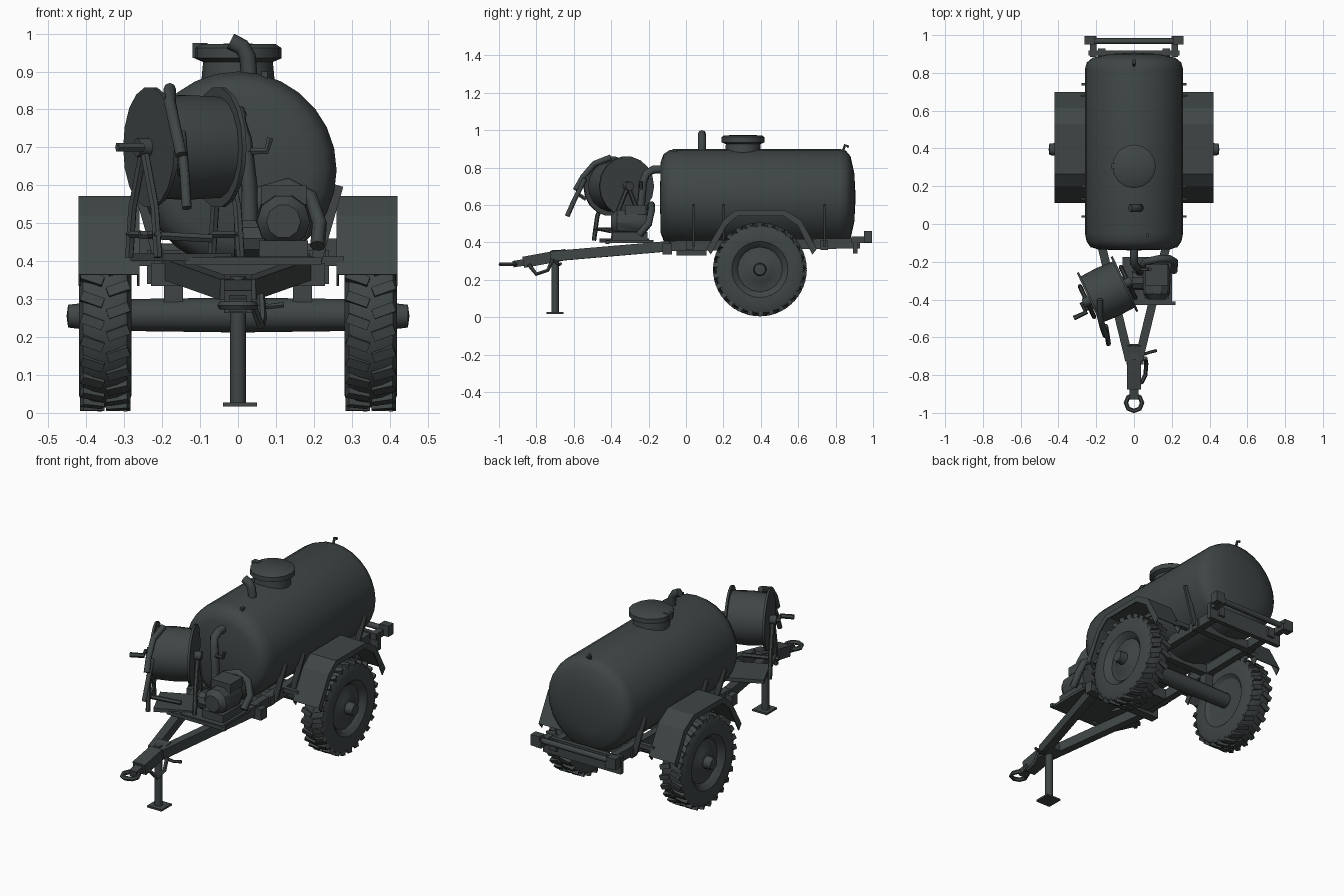
import bpy, bmesh, math
from mathutils import Vector, Matrix

cube = bpy.data.objects.get("Cube")
if cube:
    bpy.data.objects.remove(cube)

paint = bpy.data.materials.new("dark_grey_green")
paint.use_nodes = True
COLOUR = (0.05, 0.06, 0.06, 1)
paint.diffuse_color = COLOUR
paint.node_tree.nodes["Principled BSDF"].inputs["Base Color"].default_value = COLOUR


def finish(name, bm, matrix=Matrix(), smooth=None):
    bmesh.ops.remove_doubles(bm, verts=bm.verts, dist=0.0001)
    bmesh.ops.recalc_face_normals(bm, faces=bm.faces)
    mesh = bpy.data.meshes.new(name)
    bm.to_mesh(mesh)
    bm.free()
    mesh.materials.append(paint)
    ob = bpy.data.objects.new(name, mesh)
    bpy.context.collection.objects.link(ob)
    ob.matrix_world = matrix
    if smooth:
        bpy.ops.object.select_all(action='DESELECT')
        ob.select_set(True)
        bpy.context.view_layer.objects.active = ob
        bpy.ops.object.shade_smooth_by_angle(angle=math.radians(smooth))
    return ob


def aim(origin, direction):
    return Matrix.Translation(origin) @ Vector(direction).to_track_quat('Z', 'Y').to_matrix().to_4x4()


def box(name, centre, size, turn=0):
    bm = bmesh.new()
    bmesh.ops.create_cube(bm, size=1)
    bmesh.ops.scale(bm, vec=size, verts=bm.verts)
    return finish(name, bm, Matrix.Translation(centre) @ Matrix.Rotation(math.radians(turn), 4, 'Z'))


def beam(name, a, b, width, height):
    """Rectangular bar between two points."""
    a, b = Vector(a), Vector(b)
    bm = bmesh.new()
    bmesh.ops.create_cube(bm, size=1)
    bmesh.ops.scale(bm, vec=(width, (b - a).length, height), verts=bm.verts)
    rot = (b - a).to_track_quat('Y', 'Z').to_matrix().to_4x4()
    return finish(name, bm, Matrix.Translation((a + b) / 2) @ rot)


def lathe(name, profile, origin, axis=(0, 0, 1), sides=24, smooth=35):
    """Turn (radius, height) points around an axis."""
    bm = bmesh.new()
    rings = [[bm.verts.new((r * math.cos(t), r * math.sin(t), h))
              for t in (2 * math.pi * i / sides for i in range(sides))] for r, h in profile]
    for low, high in zip(rings, rings[1:]):
        for i in range(sides):
            j = (i + 1) % sides
            bm.faces.new((low[i], low[j], high[j], high[i]))
    return finish(name, bm, aim(origin, axis), smooth)


def tube(name, points, radius, sides=8, closed=False):
    """Bent pipe with capped ends."""
    pts = [Vector(p) for p in points]
    n = len(pts)
    bm = bmesh.new()
    rings = []
    for i, p in enumerate(pts):
        before = pts[i - 1] if i or closed else p
        after = pts[(i + 1) % n] if i < n - 1 or closed else p
        m = aim(p, after - before)
        rings.append([bm.verts.new(m @ Vector((radius * math.cos(t), radius * math.sin(t), 0)))
                      for t in (2 * math.pi * k / sides for k in range(sides))])
    for i in range(n if closed else n - 1):
        a, b = rings[i], rings[(i + 1) % n]
        # match each ring to the closest rotation of the next
        s = min(range(sides), key=lambda k: sum((a[q].co - b[(q + k) % sides].co).length for q in range(sides)))
        for q in range(sides):
            bm.faces.new((a[q], a[(q + 1) % sides], b[(q + 1 + s) % sides], b[(q + s) % sides]))
    if not closed:
        bm.faces.new(rings[0])
        bm.faces.new(rings[-1])
    return finish(name, bm, smooth=50)


# Tank with rounded ends, hatch, vent and lifting hook
lathe("tank", [(0, -0.14), (0.19, -0.135), (0.232, -0.12), (0.252, -0.09), (0.26, -0.05), (0.26, 0.82),
               (0.25, 0.855), (0.22, 0.88), (0.13, 0.9), (0, 0.907)], (0, 0, 0.64), (0, 1, 0), 28, 60)
lathe("hatch", [(0.1, 0.84), (0.092, 0.925), (0.115, 0.935), (0.115, 0.962), (0.1, 0.972), (0, 0.974)],
      (0, 0.305, 0), sides=16)
box("hatch_latch", (-0.1, 0.305, 0.955), (0.04, 0.03, 0.04))
tube("vent_pipe", [(0.03, 0.085, 0.88), (0.025, 0.085, 0.94), (0.01, 0.085, 0.965), (-0.02, 0.085, 0.98)], 0.022)
tube("tank_hook", [(0, 0.84, 0.89), (0, 0.85, 0.92), (0, 0.87, 0.91)], 0.008, 6)
box("front_hook", (0.07, -0.06, 0.885), (0.015, 0.02, 0.03))

# Wheels, fenders and rails, repeated on both sides
AXLE_Y, AXLE_Z = 0.395, 0.255
ARCH = [(0.11, 0.365), (0.2, 0.52), (0.265, 0.572), (0.53, 0.572), (0.615, 0.52), (0.7, 0.365)]
for s, side in ((1, "left"), (-1, "right")):
    lathe(side + "_tyre", [(0.13, -0.05), (0.15, -0.066), (0.21, -0.069), (0.234, -0.058), (0.241, -0.03),
                           (0.241, 0.03), (0.234, 0.058), (0.21, 0.069), (0.15, 0.066), (0.13, 0.05)],
          (s * 0.35, AXLE_Y, AXLE_Z), (s, 0, 0), 28)
    lathe(side + "_wheel_disc", [(0, -0.04), (0.135, -0.05), (0.135, 0.05), (0.12, 0.035), (0.08, 0.04),
                                 (0.06, 0.052), (0.035, 0.055), (0.03, 0.098), (0, 0.102)],
          (s * 0.35, AXLE_Y, AXLE_Z), (s, 0, 0), 16)
    # Tread lugs
    bm = bmesh.new()
    count = 26
    for i in range(count):
        for half in (-1, 1):
            t = 2 * math.pi * (i + half * 0.25) / count
            m = (Matrix.Rotation(t, 4, 'X') @ Matrix.Translation((half * 0.034, 0, 0.238))
                 @ Matrix.Rotation(half * 0.35, 4, 'Z') @ Matrix.Diagonal((0.06, 0.026, 0.024, 1)))
            bmesh.ops.create_cube(bm, size=1, matrix=m)
    finish(side + "_tread", bm, Matrix.Translation((s * 0.35, AXLE_Y, AXLE_Z)))
    # Folded fender with an outer and inner lip
    bm = bmesh.new()
    rows = []
    for y, z in ARCH:
        ly, lz = y + (AXLE_Y - y) * 0.08, z - 0.03
        rows.append([bm.verts.new((s * x, yy, zz)) for x, yy, zz in
                     ((0.26, ly, lz), (0.26, y, z), (0.42, y, z), (0.42, ly, lz))])
    for a, b in zip(rows, rows[1:]):
        for k in range(3):
            bm.faces.new((a[k], a[k + 1], b[k + 1], b[k]))
    fender = finish(side + "_fender", bm)
    solid = fender.modifiers.new("thickness", 'SOLIDIFY')
    solid.thickness = 0.006
    # Fender stays, tank brackets and chassis rail
    for y in (0.14, 0.67):
        beam(side + "_fender_stay", (s * 0.16, y, 0.4), (s * 0.28, y, 0.4), 0.025, 0.025)
    for y in (0.04, 0.2, 0.74):
        beam(side + "_tank_bracket", (s * 0.2, y, 0.38), (s * 0.263, y, 0.6), 0.012, 0.03)
    beam(side + "_rail", (s * 0.17, -0.12, 0.38), (s * 0.17, 0.93, 0.395), 0.04, 0.055)
    beam(side + "_drawbar", (s * 0.18, -0.08, 0.38), (s * 0.025, -0.72, 0.325), 0.045, 0.055)
    beam(side + "_spring_hanger", (s * 0.17, 0.395, 0.28), (s * 0.17, 0.395, 0.38), 0.05, 0.05)
    # Rear bumper ends
    box(side + "_bumper_arm", (s * 0.215, 0.94, 0.415), (0.035, 0.11, 0.035))
    box(side + "_bumper_end", (s * 0.235, 0.973, 0.43), (0.055, 0.045, 0.06))

lathe("axle", [(0, -0.3), (0.042, -0.3), (0.046, 0), (0.042, 0.3), (0, 0.3)], (0, AXLE_Y, 0.258), (1, 0, 0), 12)

# Rear bumper and cross members
tube("rear_bumper_tube", [(-0.22, 0.968, 0.43), (0.22, 0.968, 0.43)], 0.016)
box("rear_cross_plate", (0, 0.905, 0.385), (0.48, 0.025, 0.09))
for y in (0.02, 0.4, 0.74):
    box("cross_member", (0, y, 0.385), (0.4, 0.04, 0.05))
box("front_saddle", (0, -0.1, 0.365), (0.46, 0.05, 0.06))
box("tool_box", (0, 0.03, 0.36), (0.26, 0.16, 0.06))

# Coupling, tow ring and landing leg
beam("coupling", (0, -0.64, 0.335), (0, -0.87, 0.293), 0.075, 0.06)
beam("coupling_neck", (0, -0.84, 0.297), (0, -0.925, 0.283), 0.045, 0.035)
tube("tow_ring", [(0.043 * math.cos(t), -0.947 + 0.043 * math.sin(t), 0.283)
                  for t in (math.pi * i / 4 for i in range(8))], 0.012, 6, True)
tube("landing_leg", [(0, -0.7, 0.02), (0, -0.7, 0.36)], 0.021, 10)
box("leg_foot", (0.005, -0.7, 0.022), (0.09, 0.09, 0.01))
tube("leg_crank", [(0.02, -0.7, 0.3), (0.08, -0.68, 0.28), (0.12, -0.67, 0.285)], 0.008, 6)
tube("brake_lever", [(0.04, -0.84, 0.28), (0.06, -0.8, 0.23), (0.065, -0.74, 0.25), (0.06, -0.71, 0.31)], 0.011, 6)

# Equipment tray
box("tray", (0.07, -0.3, 0.405), (0.26, 0.25, 0.015))
box("tray_front_bar", (0.04, -0.42, 0.4), (0.36, 0.02, 0.02))
box("reel_base", (-0.15, -0.33, 0.41), (0.2, 0.2, 0.02), 25)

# Hose reel, turned towards the side
reel, turn = Vector((-0.14, -0.36, 0.7)), math.radians(25)
along = Vector((math.cos(turn), math.sin(turn), 0))
across = Vector((-along.y, along.x, 0))
up = Vector((0, 0, 1))
lathe("hose_reel", [(0, -0.105), (0.16, -0.105), (0.16, -0.093), (0.135, -0.093), (0.14, 0), (0.135, 0.093),
                    (0.16, 0.093), (0.16, 0.105), (0, 0.105)], reel, along, 18)
for e in (-1, 1):
    foot = reel + along * e * 0.12
    for k in (-1, 1):
        tube("reel_leg", [foot, foot + across * k * 0.07 - up * 0.16, foot + across * k * 0.09 - up * 0.29], 0.012, 6)
    tube("reel_foot_bar", [foot + across * 0.09 - up * 0.23, foot - across * 0.09 - up * 0.23], 0.011, 6)
hub = reel - along * 0.1
tube("reel_crank", [hub, hub - along * 0.05, hub - along * 0.05 - across * 0.05,
                    hub - along * 0.12 - across * 0.05], 0.013, 6)
tube("reel_hub", [reel - along * 0.14, reel + along * 0.14], 0.025)
tube("reel_lower_bar", [(-0.26, -0.45, 0.47), (-0.07, -0.4, 0.46)], 0.012, 6)

# Hose end and spray lance
tube("hose_end", [(-0.18, -0.4, 0.855), (-0.18, -0.49, 0.82), (-0.165, -0.55, 0.75), (-0.15, -0.59, 0.68)], 0.016)
tube("spray_lance", [(-0.15, -0.54, 0.74), (-0.14, -0.6, 0.62), (-0.135, -0.635, 0.54)], 0.013)
tube("lance_grip", [(-0.15, -0.58, 0.66), (-0.15, -0.535, 0.63)], 0.011, 6)

# Pump, engine and pipework
lathe("engine", [(0, -0.1), (0.045, -0.1), (0.07, -0.07), (0.075, 0.05), (0.06, 0.09), (0, 0.09)],
      (0.12, -0.3, 0.505), (0, 1, 0), 10)
box("engine_base", (0.12, -0.3, 0.43), (0.13, 0.19, 0.05))
box("engine_top", (0.12, -0.27, 0.575), (0.12, 0.11, 0.05))
tube("suction_pipe", [(0.21, -0.25, 0.44), (0.215, -0.2, 0.5), (0.19, -0.185, 0.57), (0.13, -0.185, 0.6),
                      (0.06, -0.2, 0.58), (0.035, -0.24, 0.5)], 0.02)
tube("riser_pipe", [(0.03, -0.26, 0.42), (0.03, -0.24, 0.6), (0.015, -0.23, 0.72), (0, -0.21, 0.77),
                    (0, -0.17, 0.79), (0, -0.12, 0.79)], 0.022)
tube("valve_handle", [(0.02, -0.24, 0.69), (0.075, -0.24, 0.69), (0.085, -0.24, 0.725)], 0.01, 6)
lathe("pump", [(0, -0.04), (0.05, -0.04), (0.05, 0.04), (0, 0.04)], (0.03, -0.3, 0.46), (1, 0, 0), 10)
